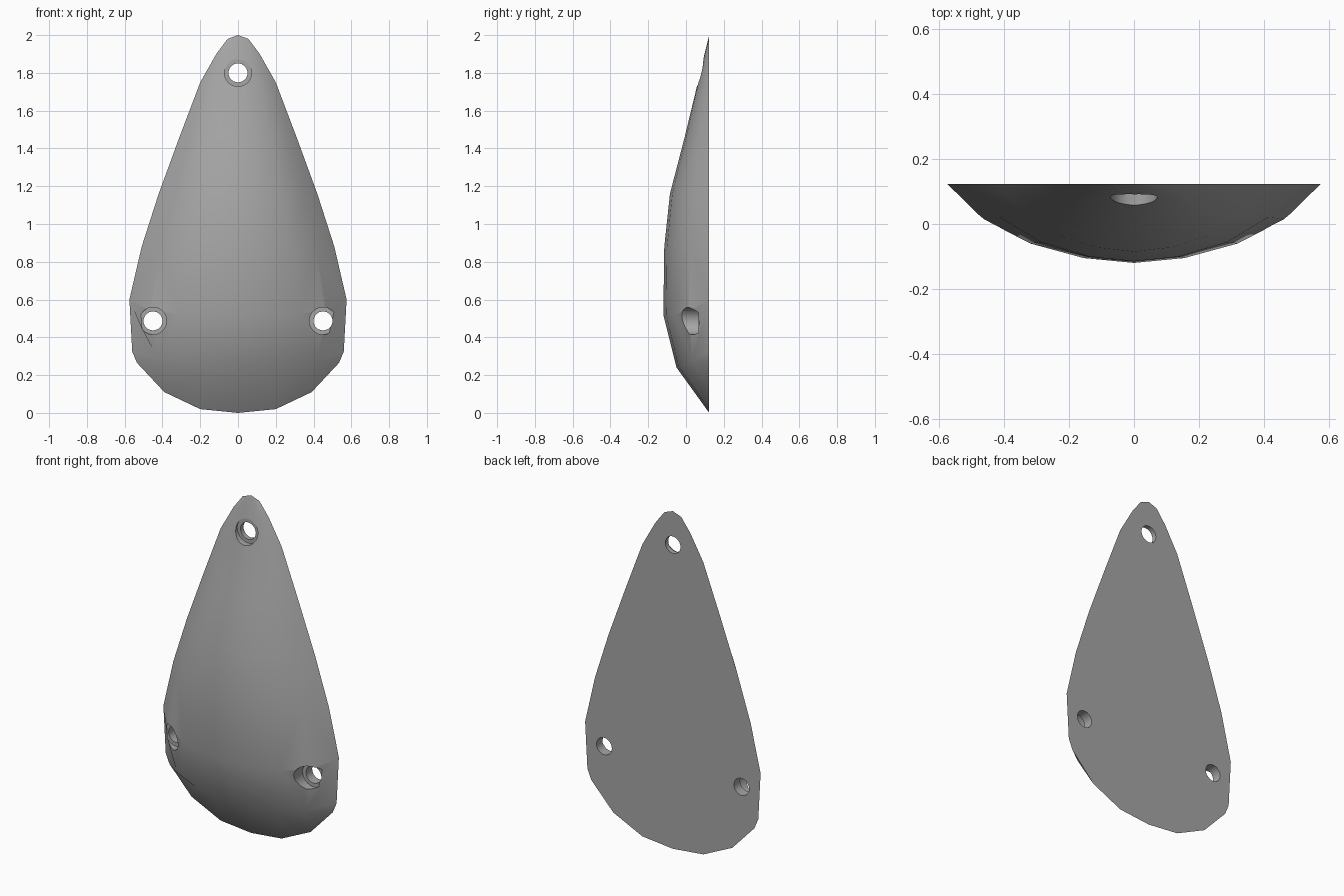
import bpy, bmesh, math
from mathutils import Matrix, Vector

cube = bpy.data.objects.get("Cube")
if cube:
    bpy.data.objects.remove(cube)

BACK = 0.123

grey = bpy.data.materials.new("matte grey")
grey.use_nodes = True
grey.diffuse_color = (0.38, 0.38, 0.38, 1)
grey.node_tree.nodes["Principled BSDF"].inputs["Base Color"].default_value = (0.38, 0.38, 0.38, 1)


def finish(name, bm):
    bmesh.ops.recalc_face_normals(bm, faces=bm.faces)
    mesh = bpy.data.meshes.new(name)
    bm.to_mesh(mesh)
    bm.free()
    mesh.materials.append(grey)
    obj = bpy.data.objects.new(name, mesh)
    bpy.context.collection.objects.link(obj)
    return obj


def mirrored(half):
    """Full row from right edge to left edge, given the points from centre to edge."""
    return [Vector((-x, y, z)) for x, y, z in half[:0:-1]] + [Vector(p) for p in half]


# Cross-section: share of half width and share of depth, centre to edge
section = [(0, 1), (0.27, 0.94), (0.56, 0.755), (0.81, 0.43), (1, 0)]

# Upper body rows: half width, front y, height
stations = [(0.51, -0.115, 0.88), (0.42, -0.085, 1.16), (0.31, -0.007, 1.46),
            (0.2, 0.063, 1.75), (0.115, 0.098, 1.9), (0.055, 0.118, 1.98)]

# Rounded lower end, then the shoulder row where the body is widest
rows = [
    mirrored([(0, BACK, 0), (0.2, BACK, 0.02), (0.39, BACK, 0.11),
              (0.535, BACK, 0.265), (0.56, BACK, 0.325)]),
    mirrored([(0, -0.05, 0.24), (0.13, -0.04, 0.245), (0.27, -0.015, 0.255),
              (0.42, 0.03, 0.28), (0.56, BACK, 0.325)]),
    mirrored([(0, -0.12, 0.52), (0.155, -0.105, 0.52), (0.32, -0.06, 0.525),
              (0.465, 0.015, 0.545), (0.575, BACK, 0.6)]),
]
for width, front, z in stations:
    rows.append(mirrored([(width * u, BACK - (BACK - front) * d, z) for u, d in section]))

# Domed shell with a flat back
bm = bmesh.new()
grid = [[bm.verts.new(p) for p in row] for row in rows]
for low, high in zip(grid, grid[1:]):
    for i in range(len(low) - 1):
        bm.faces.new((low[i], low[i + 1], high[i + 1], high[i]))
tip = bm.verts.new((0, BACK, 2))
for a, b in zip(grid[-1], grid[-1][1:]):
    bm.faces.new((a, b, tip))
bmesh.ops.remove_doubles(bm, verts=bm.verts, dist=0.0005)
rim = [e for e in bm.edges if e.is_boundary]
bmesh.ops.contextual_create(bm, geom=rim)
body = finish("climbing_hold_body", bm)


# Screw holes with a wider recess in front
def bore(name, x, z, radius, y_start, y_end):
    bm = bmesh.new()
    place = Matrix.Translation((x, (y_start + y_end) / 2, z)) @ Matrix.Rotation(math.pi / 2, 4, "X")
    bmesh.ops.create_cone(bm, cap_ends=True, segments=32, radius1=radius, radius2=radius,
                          depth=y_end - y_start, matrix=place)
    cutter = finish(name, bm)
    cutter.hide_render = True
    mod = body.modifiers.new(name, "BOOLEAN")
    mod.operation = "DIFFERENCE"
    mod.solver = "EXACT"
    mod.object = cutter
    return cutter


cutters = []
for label, x, z, floor in (("top", 0, 1.8, 0.095), ("left", 0.45, 0.487, 0.065),
                           ("right", -0.45, 0.487, 0.065)):
    cutters.append(bore(label + "_recess_cutter", x, z, 0.072, -0.4, floor))
    cutters.append(bore(label + "_hole_cutter", x, z, 0.05, -0.4, 0.4))

bpy.ops.object.select_all(action="DESELECT")
body.select_set(True)
bpy.context.view_layer.objects.active = body
for mod in list(body.modifiers):
    bpy.ops.object.modifier_apply(modifier=mod.name)
for cutter in cutters:
    bpy.data.objects.remove(cutter)
bpy.ops.object.shade_smooth_by_angle(angle=math.radians(30))
